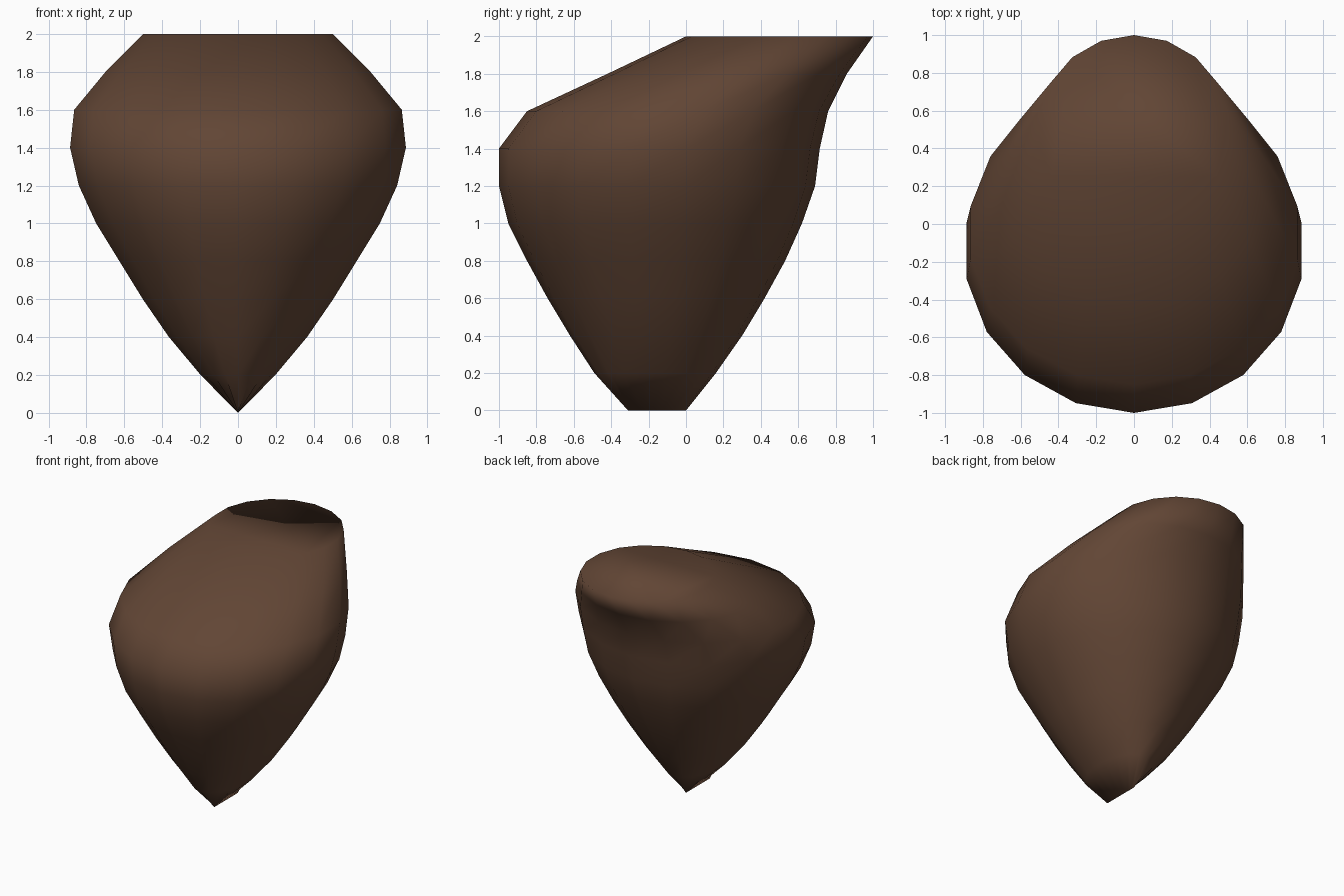
import bpy, bmesh, math

if "Cube" in bpy.data.objects:
    bpy.data.objects.remove(bpy.data.objects["Cube"])

SIDES = 18
STEP = 0.2
# each ring, bottom to top: half width in x, front y, back y
RINGS = [
    (0.00, -0.31, 0.00), (0.20, -0.49, 0.16), (0.37, -0.62, 0.30),
    (0.51, -0.74, 0.42), (0.635, -0.85, 0.53), (0.76, -0.95, 0.62),
    (0.853, -1.00, 0.69), (0.90, -1.00, 0.715), (0.878, -0.85, 0.76),
    (0.71, -0.42, 0.86), (0.508, 0.00, 1.00),
]


def ring_verts(bm, rx, front, back, z):
    """One elliptical cross-section, starting at its front point."""
    mid, ry = (front + back) / 2, (back - front) / 2
    turn = 2 * math.pi / SIDES
    return [bm.verts.new((rx * math.sin(i * turn), mid - ry * math.cos(i * turn), z))
            for i in range(SIDES)]


# leaning body lofted through the rings
bm = bmesh.new()
rings = [ring_verts(bm, *r, k * STEP) for k, r in enumerate(RINGS)]
for low, high in zip(rings, rings[1:]):
    for i in range(SIDES):
        j = (i + 1) % SIDES
        bm.faces.new((low[i], low[j], high[j], high[i]))

# flat top
bm.faces.new(rings[-1])

# close the bottom ring into a straight edge
bmesh.ops.remove_doubles(bm, verts=rings[0], dist=0.0005)
bmesh.ops.recalc_face_normals(bm, faces=bm.faces[:])
for f in bm.faces:
    f.smooth = True

mesh = bpy.data.meshes.new("body")
bm.to_mesh(mesh)
bm.free()
body = bpy.data.objects.new("body", mesh)
bpy.context.collection.objects.link(body)

# dark brown
brown = bpy.data.materials.new("dark_brown")
brown.diffuse_color = (0.12, 0.06, 0.035, 1)
brown.use_nodes = True
brown.node_tree.nodes["Principled BSDF"].inputs["Base Color"].default_value = brown.diffuse_color
mesh.materials.append(brown)
